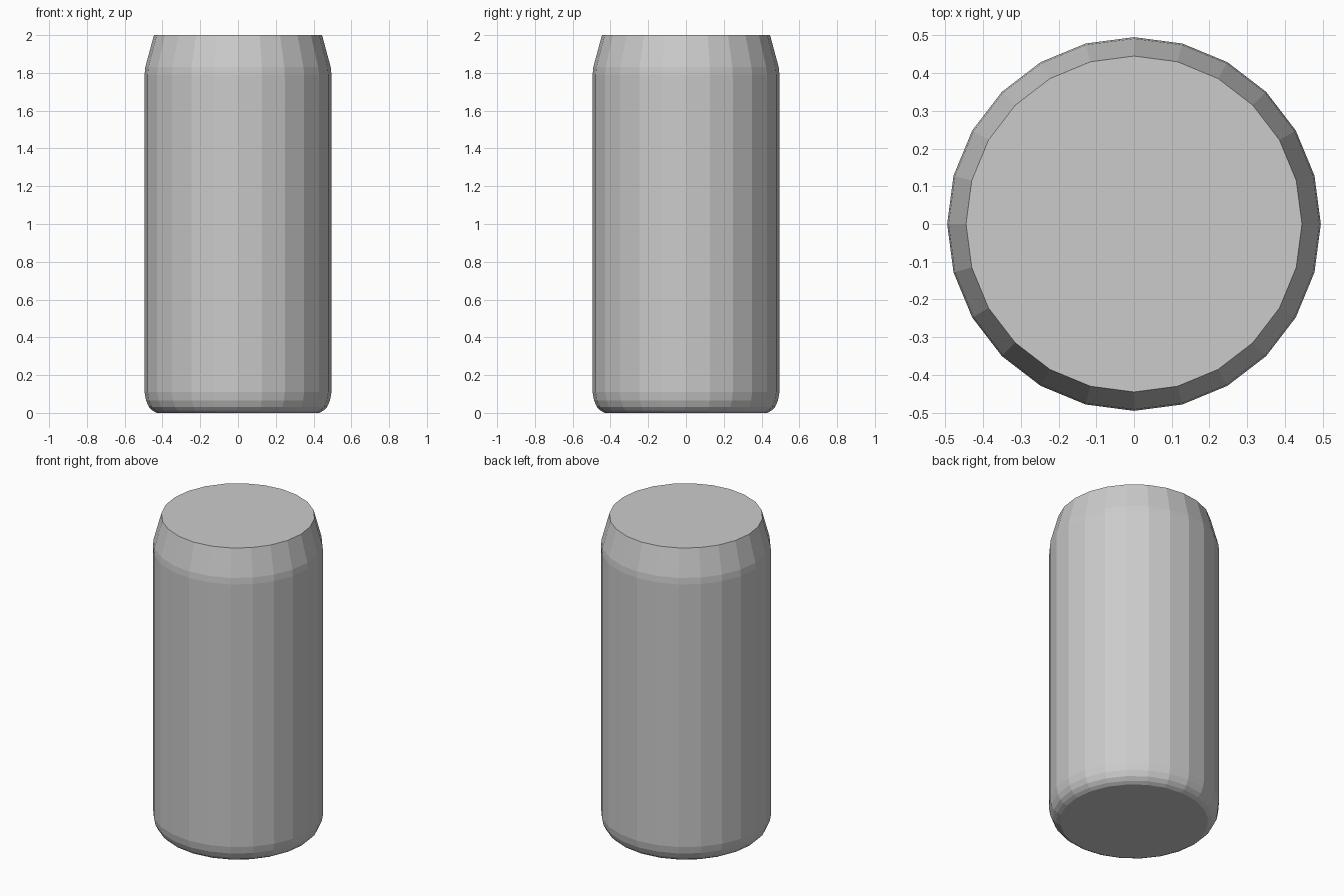
import bpy, bmesh
from math import cos, sin, pi

if "Cube" in bpy.data.objects:
    bpy.data.objects.remove(bpy.data.objects["Cube"])

SIDES = 24
# Can profile (radius, height): rounded foot, straight wall, tapered shoulder
PROFILE = [(0.43, 0.0), (0.452, 0.012), (0.472, 0.032), (0.487, 0.065),
           (0.495, 0.11), (0.495, 1.79), (0.491, 1.83), (0.445, 2.0)]

bm = bmesh.new()
rings = [[bm.verts.new((r * cos(2 * pi * i / SIDES), r * sin(2 * pi * i / SIDES), z))
          for i in range(SIDES)] for r, z in PROFILE]

# Wall between neighbouring rings
for low, high in zip(rings, rings[1:]):
    for i in range(SIDES):
        j = (i + 1) % SIDES
        bm.faces.new((low[i], low[j], high[j], high[i]))

# Flat base and lid
bm.faces.new(rings[0][::-1])
bm.faces.new(rings[-1])

mesh = bpy.data.meshes.new("can_body")
bm.to_mesh(mesh)
bm.free()
bpy.context.collection.objects.link(bpy.data.objects.new("can_body", mesh))
